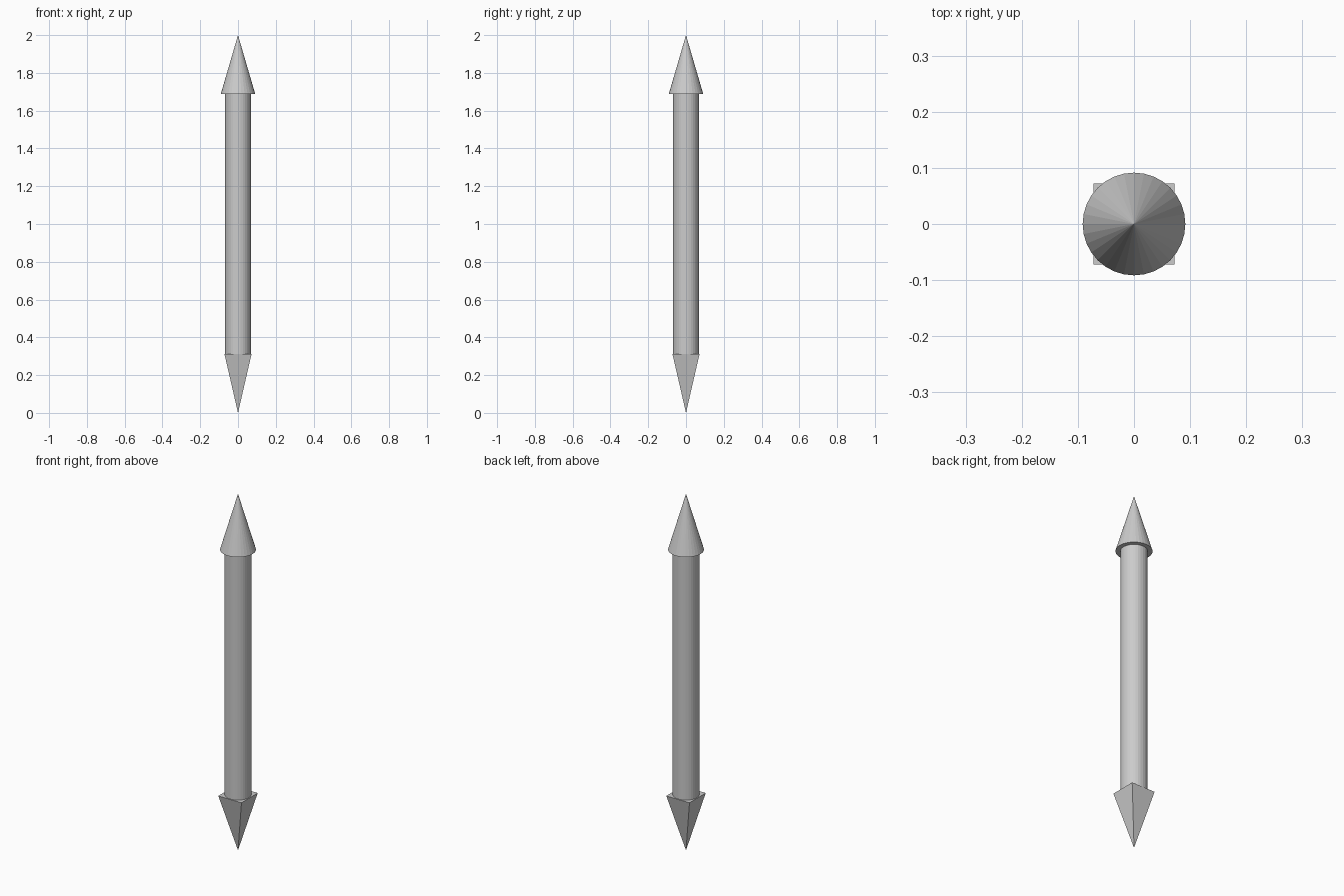
import bpy
from math import pi, sqrt

if "Cube" in bpy.data.objects:
    bpy.data.objects.remove(bpy.data.objects["Cube"])

TIP_H = 0.313      # height of each pointed end
TOTAL = 2.0


def cone(name, sides, r_low, r_high, z0, z1, turn=0.0):
    bpy.ops.mesh.primitive_cone_add(
        vertices=sides, radius1=r_low, radius2=r_high, depth=z1 - z0,
        location=(0, 0, (z0 + z1) / 2), rotation=(0, 0, turn))
    obj = bpy.context.object
    obj.name = name
    return obj


# Round shaft between the two points
cone("shaft", 32, 0.068, 0.068, TIP_H, TOTAL - TIP_H)

# Round pointed head on top
cone("round_head", 32, 0.0915, 0.0, TOTAL - TIP_H, TOTAL)

# Square pyramid point at the bottom, sides facing the axes
cone("square_point", 4, 0.0, 0.072 * sqrt(2), 0.0, TIP_H, pi / 4)
